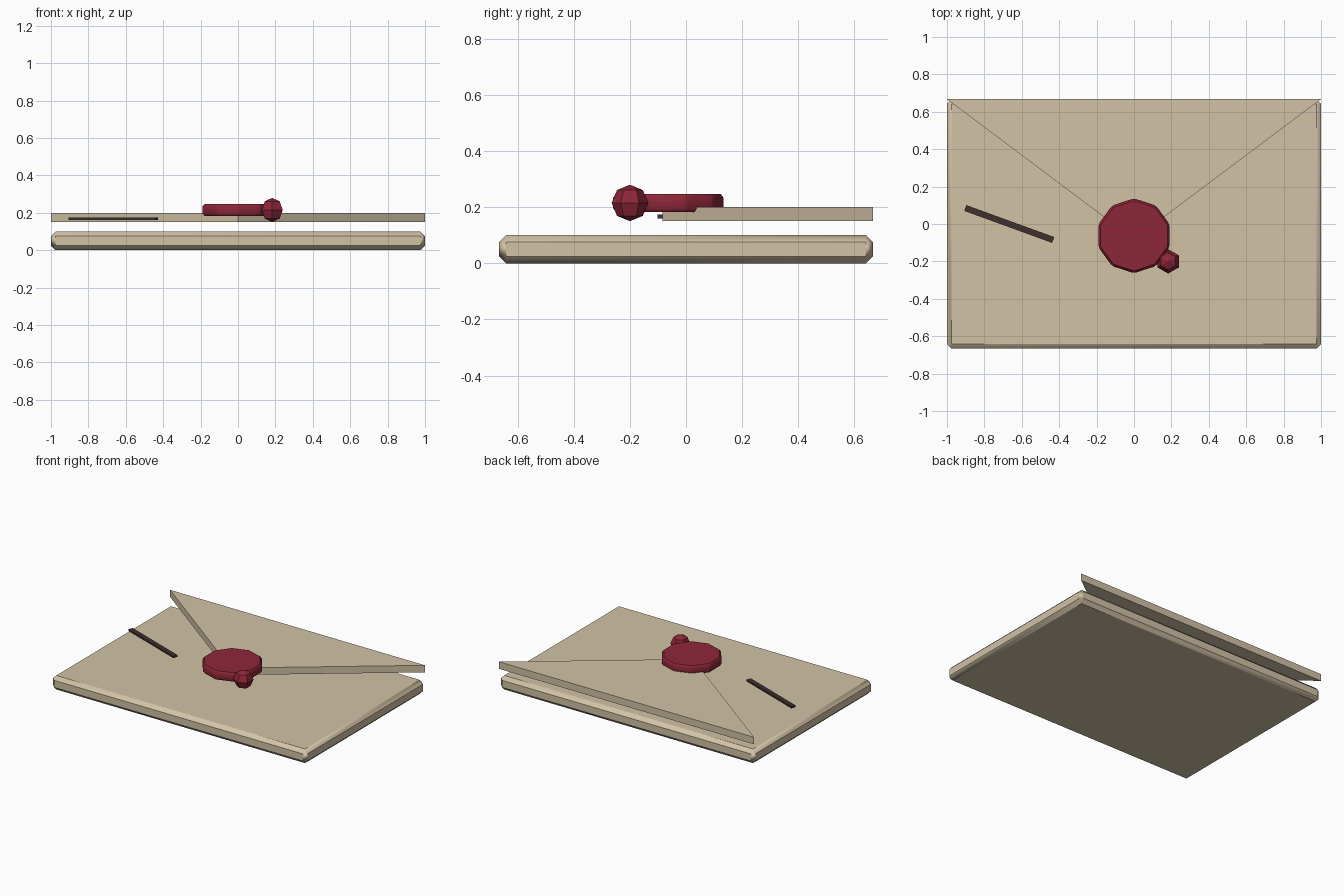
import bpy, bmesh, math
from mathutils import Matrix

cube = bpy.data.objects.get("Cube")
if cube:
    bpy.data.objects.remove(cube, do_unlink=True)


def material(name, rgb):
    m = bpy.data.materials.new(name)
    m.use_nodes = True
    m.diffuse_color = (*rgb, 1)
    m.node_tree.nodes["Principled BSDF"].inputs["Base Color"].default_value = (*rgb, 1)
    return m


paper = material("parchment", (0.64, 0.54, 0.38))
wax = material("red wax", (0.27, 0.02, 0.04))
ink = material("dark ink", (0.05, 0.03, 0.03))


def finish(name, bm, mat, location, bevel=0, smooth=0):
    bmesh.ops.recalc_face_normals(bm, faces=bm.faces)
    mesh = bpy.data.meshes.new(name)
    bm.to_mesh(mesh)
    bm.free()
    mesh.materials.append(mat)
    ob = bpy.data.objects.new(name, mesh)
    ob.location = location
    bpy.context.collection.objects.link(ob)
    if bevel:
        mod = ob.modifiers.new("Soft edges", "BEVEL")
        mod.width = bevel
        mod.segments = 1
    if smooth:
        bpy.ops.object.select_all(action="DESELECT")
        ob.select_set(True)
        bpy.context.view_layer.objects.active = ob
        bpy.ops.object.shade_smooth_by_angle(angle=math.radians(smooth))
        if bevel:
            ob.modifiers.new("Flat big faces", "WEIGHTED_NORMAL").keep_sharp = True
    return ob


def box(name, size, mat, location, turn=0, **style):
    bm = bmesh.new()
    bmesh.ops.create_cube(bm, size=1)
    bmesh.ops.scale(bm, vec=size, verts=bm.verts)
    ob = finish(name, bm, mat, location, **style)
    ob.rotation_euler.z = math.radians(turn)
    return ob


# Envelope body with chamfered edges
box("envelope_body", (2, 1.333, 0.1), paper, (0, 0, 0.05), bevel=0.025, smooth=50)

# Triangular flap above the body
bm = bmesh.new()
face = bm.faces.new([bm.verts.new(p) for p in ((-1, 0.667, 0), (0, -0.083, 0), (1, 0.667, 0))])
top = bmesh.ops.extrude_face_region(bm, geom=[face])["geom"]
bmesh.ops.translate(bm, vec=(0, 0, 0.05), verts=[v for v in top if isinstance(v, bmesh.types.BMVert)])
finish("envelope_flap", bm, paper, (0, 0, 0.15))

# Ten-sided wax seal
bm = bmesh.new()
bmesh.ops.create_cone(bm, cap_ends=True, segments=10, radius1=0.2, radius2=0.2, depth=0.063,
                      matrix=Matrix.Rotation(0, 4, "Z"))
finish("wax_seal", bm, wax, (0, -0.063, 0.215), bevel=0.012, smooth=50)

# Wax drip at the edge of the seal
bm = bmesh.new()
bmesh.ops.create_uvsphere(bm, u_segments=6, v_segments=4, radius=0.065)
finish("wax_drip", bm, wax, (0.183, -0.2, 0.215))

# Ink stroke
box("ink_stroke", (0.5, 0.033, 0.0133), ink, (-0.667, 0, 0.167), turn=-20)
